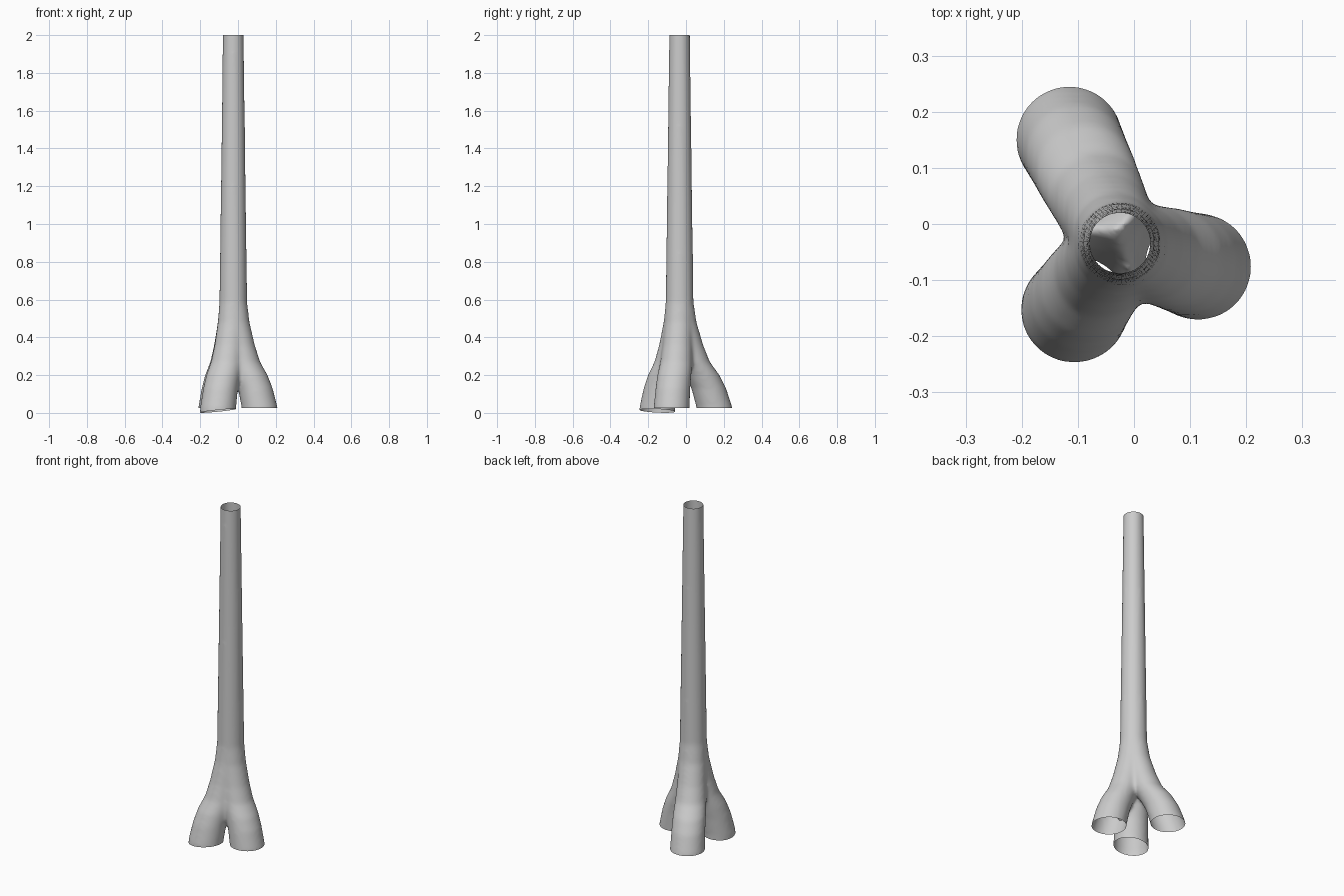
import bpy, bmesh, math
from mathutils import Vector

if "Cube" in bpy.data.objects:
    bpy.data.objects.remove(bpy.data.objects["Cube"])

AXIS = Vector((-0.025, -0.034, 0))          # trunk centre line
# each leg: foot centre, height of rim, rim plane normal
LEGS = [(Vector((0.114, -0.076, 0)), 0.026, Vector((0, 0, 1))),
        (Vector((-0.105, -0.151, 0)), 0.011, Vector((-0.10, 0.05, 1))),
        (Vector((-0.115, 0.150, 0)), 0.025, Vector((0, 0, 1)))]
# leg profile: height, fraction of the way out to the foot, radius
LEG_PROFILE = [(-0.08, 1.06, 0.096), (0.03, 1.0, 0.095), (0.13, 0.84, 0.092),
               (0.20, 0.66, 0.090), (0.27, 0.41, 0.085), (0.36, 0.25, 0.079),
               (0.48, 0.08, 0.075), (0.60, 0.0, 0.072)]
TRUNK = [(0.36, 0.080), (0.60, 0.0735), (1.3, 0.064), (2.0, 0.055), (2.06, 0.054)]
SIDES = 40


def loft(bm, rings):
    """Closed tube through horizontal rings of (centre, radius)."""
    loops = []
    for c, r in rings:
        loops.append([bm.verts.new(c + Vector((r * math.cos(a), r * math.sin(a), 0)))
                      for a in (2 * math.pi * i / SIDES for i in range(SIDES))])
    for lo, hi in zip(loops, loops[1:]):
        for i in range(SIDES):
            j = (i + 1) % SIDES
            bm.faces.new((lo[i], lo[j], hi[j], hi[i]))
    bm.faces.new(loops[0][::-1])
    bm.faces.new(loops[-1])


# trunk and three spreading legs as overlapping solids
bm = bmesh.new()
loft(bm, [(AXIS + Vector((0, 0, z)), r) for z, r in TRUNK])
for foot, _, _ in LEGS:
    loft(bm, [(AXIS.lerp(foot, f) + Vector((0, 0, z)), r) for z, f, r in LEG_PROFILE])
mesh = bpy.data.meshes.new("branching_pipe")
bm.to_mesh(mesh)
bm.free()
pipe = bpy.data.objects.new("branching_pipe", mesh)
bpy.context.collection.objects.link(pipe)
bpy.context.view_layer.objects.active = pipe
pipe.select_set(True)

# fuse into one skin and soften the joints
remesh = pipe.modifiers.new("fuse", 'REMESH')
remesh.mode = 'VOXEL'
remesh.voxel_size = 0.009
soften = pipe.modifiers.new("soften", 'SMOOTH')
soften.factor = 0.5
soften.iterations = 12
for m in ("fuse", "soften"):
    bpy.ops.object.modifier_apply(modifier=m)

# cut the ends open: trunk top, then each foot on its own plane
bm = bmesh.new()
bm.from_mesh(pipe.data)
bmesh.ops.bisect_plane(bm, geom=bm.verts[:] + bm.edges[:] + bm.faces[:],
                       plane_co=(0, 0, 2), plane_no=(0, 0, 1), clear_outer=True)
for foot, height, normal in LEGS:
    def mine(f):
        c = f.calc_center_median()
        flat = Vector((c.x, c.y, 0))
        near = min(LEGS, key=lambda leg: (leg[0] - flat).length)
        return c.z < 0.1 and near[0] == foot
    faces = [f for f in bm.faces if mine(f)]
    edges = {e for f in faces for e in f.edges}
    verts = {v for f in faces for v in f.verts}
    bmesh.ops.bisect_plane(bm, geom=list(verts) + list(edges) + faces,
                           plane_co=foot + Vector((0, 0, height)),
                           plane_no=normal, clear_inner=True)
bm.to_mesh(pipe.data)
bm.free()
bpy.ops.object.shade_smooth()
